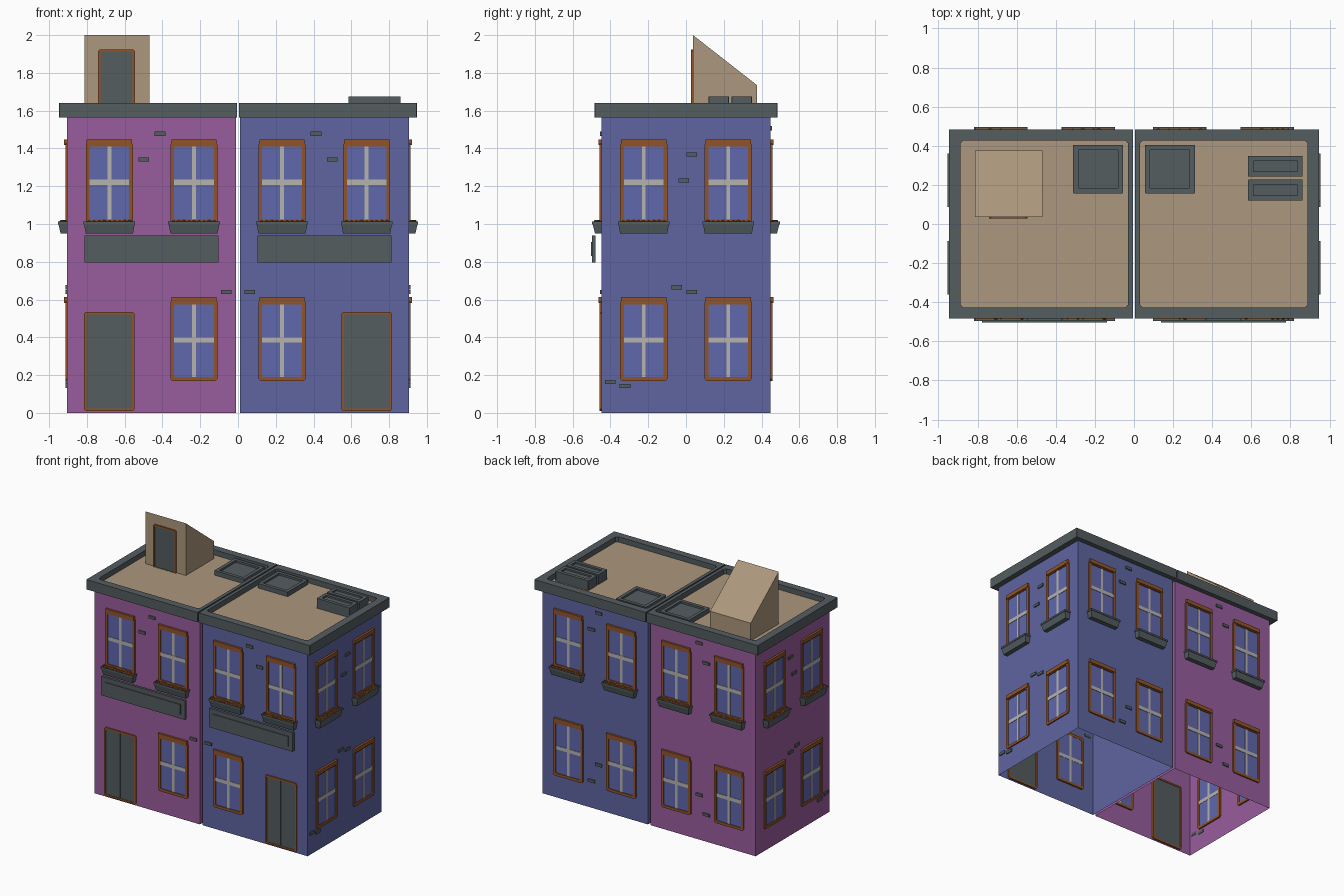
import bpy, bmesh, math, random
from mathutils import Matrix, Vector

if "Cube" in bpy.data.objects:
    bpy.data.objects.remove(bpy.data.objects["Cube"])

random.seed(4)


def material(name, r, g, b):
    m = bpy.data.materials.new(name)
    lin = [((c / 255 + 0.055) / 1.055) ** 2.4 for c in (r, g, b)]
    m.diffuse_color = (*lin, 1)
    m.use_nodes = True
    m.node_tree.nodes["Principled BSDF"].inputs["Base Color"].default_value = m.diffuse_color
    return m


PURPLE = material("purple_wall", 152, 92, 157)
BLUE = material("blue_wall", 94, 101, 161)
GLASS = material("blue_glass", 96, 103, 172)
SLATE = material("slate_grey", 84, 93, 96)
TAN = material("tan_roof", 172, 151, 125)
BROWN = material("rust_brown", 146, 84, 40)
GREY = material("light_grey", 182, 180, 176)

parts = {}  # object name -> (bmesh, material)


def part(name, mat):
    if name not in parts:
        parts[name] = (bmesh.new(), mat)
    return parts[name][0]


def loft(bm, M, lower, upper):
    """Solid between two matching point loops."""
    a = [bm.verts.new(M @ Vector(p)) for p in lower]
    b = [bm.verts.new(M @ Vector(p)) for p in upper]
    n = len(a)
    bm.faces.new(a[::-1])
    bm.faces.new(b)
    for i in range(n):
        bm.faces.new((a[i], a[(i + 1) % n], b[(i + 1) % n], b[i]))


def rect(x0, x1, y0, y1, z):
    return [(x0, y0, z), (x1, y0, z), (x1, y1, z), (x0, y1, z)]


def box(bm, M, x0, x1, y0, y1, z0, z1):
    loft(bm, M, rect(x0, x1, y0, y1, z0), rect(x0, x1, y0, y1, z1))


def cut_rect(x0, x1, y0, y1, c, z):
    return [(x0 + c, y0, z), (x1 - c, y0, z), (x1, y0 + c, z), (x1, y1 - c, z),
            (x1 - c, y1, z), (x0 + c, y1, z), (x0, y1 - c, z), (x0, y0 + c, z)]


def ring(bm, M, outer, inner, z0, z1, co=0.01, ci=0.005):
    """Rectangular frame with clipped corners."""
    loops = [cut_rect(*outer, co, z0), cut_rect(*outer, co, z1),
             cut_rect(*inner, ci, z1), cut_rect(*inner, ci, z0)]
    vs = [[bm.verts.new(M @ Vector(p)) for p in lp] for lp in loops]
    for k in range(4):
        a, b = vs[k], vs[(k + 1) % 4]
        for i in range(8):
            j = (i + 1) % 8
            bm.faces.new((a[i], a[j], b[j], b[i]))


def inset(b, t):
    return (b[0] + t, b[1] - t, b[2] + t, b[3] - t)


def window(h, M, u, v0, v1):
    b = (u - 0.125, u + 0.125, v0, v1)
    mid = (v0 + v1) / 2 + 0.003
    ring(part(h + "window_frames", BROWN), M, b, inset(b, 0.02), -0.012, 0.010)
    box(part(h + "window_panes", GLASS), M, *inset(b, 0.012), -0.010, 0.003)
    bars = part(h + "window_bars", GREY)
    box(bars, M, u - 0.010, u + 0.010, v0 + 0.015, v1 - 0.015, -0.012, 0.006)
    box(bars, M, u - 0.11, u + 0.11, mid - 0.014, mid + 0.014, -0.012, 0.0065)
    box(part(h + "window_lintels", BROWN), M, u - 0.12, u + 0.12, v1 - 0.012, v1 + 0.018, 0, 0.016)


def planter(h, M, u):
    bm = part(h + "window_planters", SLATE)
    # flared trough with a raised rim
    loft(bm, M,
         [(u - 0.125, 0.95, 0), (u + 0.125, 0.95, 0), (u + 0.125, 0.95, 0.035), (u - 0.125, 0.95, 0.035)],
         [(u - 0.134, 1.0, 0), (u + 0.134, 1.0, 0), (u + 0.134, 1.0, 0.047), (u - 0.134, 1.0, 0.047)])
    box(bm, M, u - 0.137, u + 0.137, 0.998, 1.012, 0.042, 0.05)
    for s in (-1, 1):
        e = u + s * 0.133
        box(bm, M, e - 0.004, e + 0.004, 0.998, 1.012, 0, 0.042)
    soil = part(h + "planter_soil", BROWN)
    box(soil, M, u - 0.128, u + 0.128, 0.995, 1.006, 0.001, 0.041)
    for i in range(9):
        p = (u - 0.108 + i * 0.027, 1.008, 0.022 + random.uniform(-0.009, 0.009))
        bmesh.ops.create_icosphere(soil, subdivisions=1, radius=random.uniform(0.011, 0.016),
                                   matrix=M @ Matrix.Translation(p))


def door(h, M, u, v0, v1, w, t):
    b = (u - w / 2, u + w / 2, v0, v1)
    ring(part(h + "door_frames", BROWN), M, b, inset(b, t), -0.012, 0.010)
    leaf = part(h + "door_leaves", SLATE)
    box(leaf, M, *inset(b, t * 0.7), -0.008, 0.003)
    for s in (-1, 1):
        e = sorted((u + s * 0.002, u + s * (w / 2 - t - 0.001)))
        box(leaf, M, *e, v0 + t, v1 - t, 0.002, 0.006)


def bricks(h, M, spots):
    for u, v in spots:
        box(part(h + "loose_bricks", SLATE), M, u - 0.028, u + 0.028, v - 0.011, v + 0.011, -0.004, 0.008)


def tray(bm, b, z0, z1, rim, drop):
    """Roof unit with a sunken top."""
    I = Matrix.Identity(4)
    ring(bm, I, b, inset(b, rim), z0, z1, 0.001, 0.001)
    box(bm, I, *inset(b, rim * 0.9), z0, z1 - drop)


def wall_frame(x, y, deg):
    """Wall coordinates: across, up, outward."""
    return (Matrix.Translation((x, y, 0)) @ Matrix.Rotation(math.radians(deg), 4, 'Z')
            @ Matrix.Rotation(math.pi / 2, 4, 'X'))


I = Matrix.Identity(4)
HALF, CX = 0.447, 0.457
for s, h, colour in ((-1, "left_house_", PURPLE), (1, "right_house_", BLUE)):
    cx = s * CX
    # wall shell, open below
    bm = part(h + "walls", colour)
    lo = [bm.verts.new(p) for p in rect(cx - HALF, cx + HALF, -HALF, HALF, 0)]
    hi = [bm.verts.new(p) for p in rect(cx - HALF, cx + HALF, -HALF, HALF, 1.57)]
    for i in range(4):
        j = (i + 1) % 4
        bm.faces.new((lo[i], lo[j], hi[j], hi[i]))
    # parapet and flat roof
    ox, ix = sorted((s * 0.005, s * 0.947)), sorted((s * 0.031, s * 0.888))
    ring(part(h + "parapet", SLATE), I, (*ox, -0.484, 0.484), (*ix, -0.427, 0.427),
         1.565, 1.64, 0.001, 0.015)
    box(part(h + "roof", TAN), I, ix[0] - 0.008, ix[1] + 0.008, -0.435, 0.435, 1.58, 1.6)
    # facades: front, outer side, back
    front = wall_frame(cx, -HALF, 0)
    side = wall_frame(cx + s * HALF, 0, s * 90)
    back = wall_frame(cx, HALF, 180)
    for M in (front, side, back):
        for u in (-0.224, 0.224):
            window(h, M, u, 1.005, 1.43)
            planter(h, M, u)
            if M is front and u * s > 0:
                door(h, M, u, 0.01, 0.535, 0.268, 0.013)
            else:
                window(h, M, u, 0.17, 0.595)
    bricks(h, front, [(s * u, v) for u, v in ((-0.044, 1.478), (0.041, 1.342), (-0.394, 0.64))])
    bricks(h, side, [(s * u, v) for u, v in ((0.03, 1.368), (-0.013, 1.23), (-0.05, 0.665),
                                             (0.03, 0.64), (-0.4, 0.163), (-0.323, 0.143))])
    bricks(h, back, [(s * u, v) for u, v in ((0.03, 1.507), (-0.03, 1.368), (0.03, 0.345), (-0.03, 0.207))])
    # blank sign board standing off the wall
    sign = part(h + "sign_board", SLATE)
    box(sign, front, -0.355, 0.355, 0.795, 0.94, 0.031, 0.05)
    box(sign, front, -0.32, 0.32, 0.83, 0.905, 0.049, 0.057)
    # skylight
    tray(part(h + "skylight", SLATE), (*sorted((s * 0.057, s * 0.311)), 0.157, 0.405), 1.59, 1.635, 0.026, 0.015)

# vent units on the right roof
for y in (0.12, 0.242):
    tray(part("roof_vents", SLATE), (0.584, 0.861, y, y + 0.107), 1.59, 1.675, 0.026, 0.012)

# sloped stair hut with door on the left roof
hut = [(0.037, 1.59), (0.376, 1.59), (0.376, 1.735), (0.037, 2.0)]
loft(part("stair_hut", TAN), I, [(-0.812, y, z) for y, z in hut], [(-0.468, y, z) for y, z in hut])
door("stair_hut_", wall_frame(-0.643, 0.037, 0), 0, 1.59, 1.925, 0.195, 0.012)

for name, (bm, mat) in parts.items():
    bmesh.ops.recalc_face_normals(bm, faces=bm.faces)
    me = bpy.data.meshes.new(name)
    bm.to_mesh(me)
    bm.free()
    me.materials.append(mat)
    bpy.context.scene.collection.objects.link(bpy.data.objects.new(name, me))
